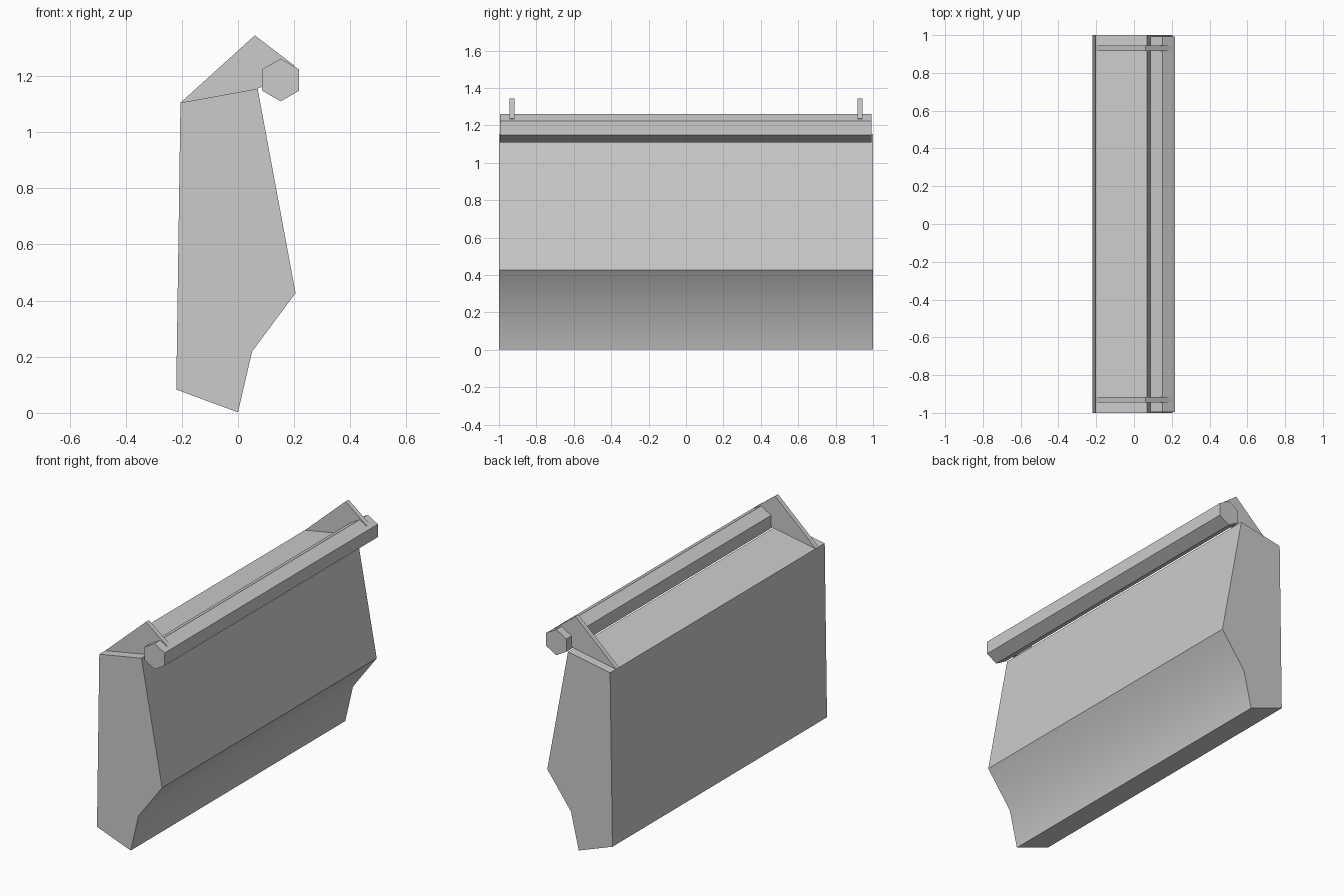
import bpy
import bmesh
from math import radians, sin, cos, pi

cube = bpy.data.objects.get("Cube")
if cube:
    bpy.data.objects.remove(cube, do_unlink=True)

grey = bpy.data.materials.new("plain grey")
grey.use_nodes = True
colour = (0.6, 0.6, 0.6, 1)
grey.diffuse_color = colour
grey.node_tree.nodes["Principled BSDF"].inputs["Base Color"].default_value = colour


def extrude_profile(name, profile, y_start, y_end):
    """Sweep an x-z outline along y into a closed solid."""
    bm = bmesh.new()
    face = bm.faces.new([bm.verts.new((x, y_start, z)) for x, z in profile])
    swept = bmesh.ops.extrude_face_region(bm, geom=[face])["geom"]
    verts = [v for v in swept if isinstance(v, bmesh.types.BMVert)]
    bmesh.ops.translate(bm, verts=verts, vec=(0, y_end - y_start, 0))
    bmesh.ops.recalc_face_normals(bm, faces=bm.faces)
    mesh = bpy.data.meshes.new(name)
    bm.to_mesh(mesh)
    bm.free()
    mesh.materials.append(grey)
    obj = bpy.data.objects.new(name, mesh)
    bpy.context.collection.objects.link(obj)
    return obj


# Long faceted body with a softly curved undercut
body = extrude_profile("body", [(-0.22, 0.083), (0, 0.002), (0.05, 0.218),
                                (0.205, 0.427), (0.07, 1.155), (-0.205, 1.105)], -1, 1)
bpy.context.view_layer.objects.active = body
body.select_set(True)
bpy.ops.object.shade_smooth_by_angle(angle=radians(30))

# Hexagonal rail
hexagon = [(0.152 + 0.076 * sin(i * pi / 3), 1.186 + 0.076 * cos(i * pi / 3)) for i in range(6)]
extrude_profile("hexagonal_rail", hexagon, -0.995, 0.992)

# Thin brackets that carry the rail at each end
bracket = [(-0.205, 1.105), (0.07, 1.155), (0.15, 1.19), (0.2, 1.238), (0.06, 1.345)]
for side, y in (("front", -0.93), ("back", 0.93)):
    extrude_profile(side + "_bracket", bracket, y - 0.014, y + 0.014)
